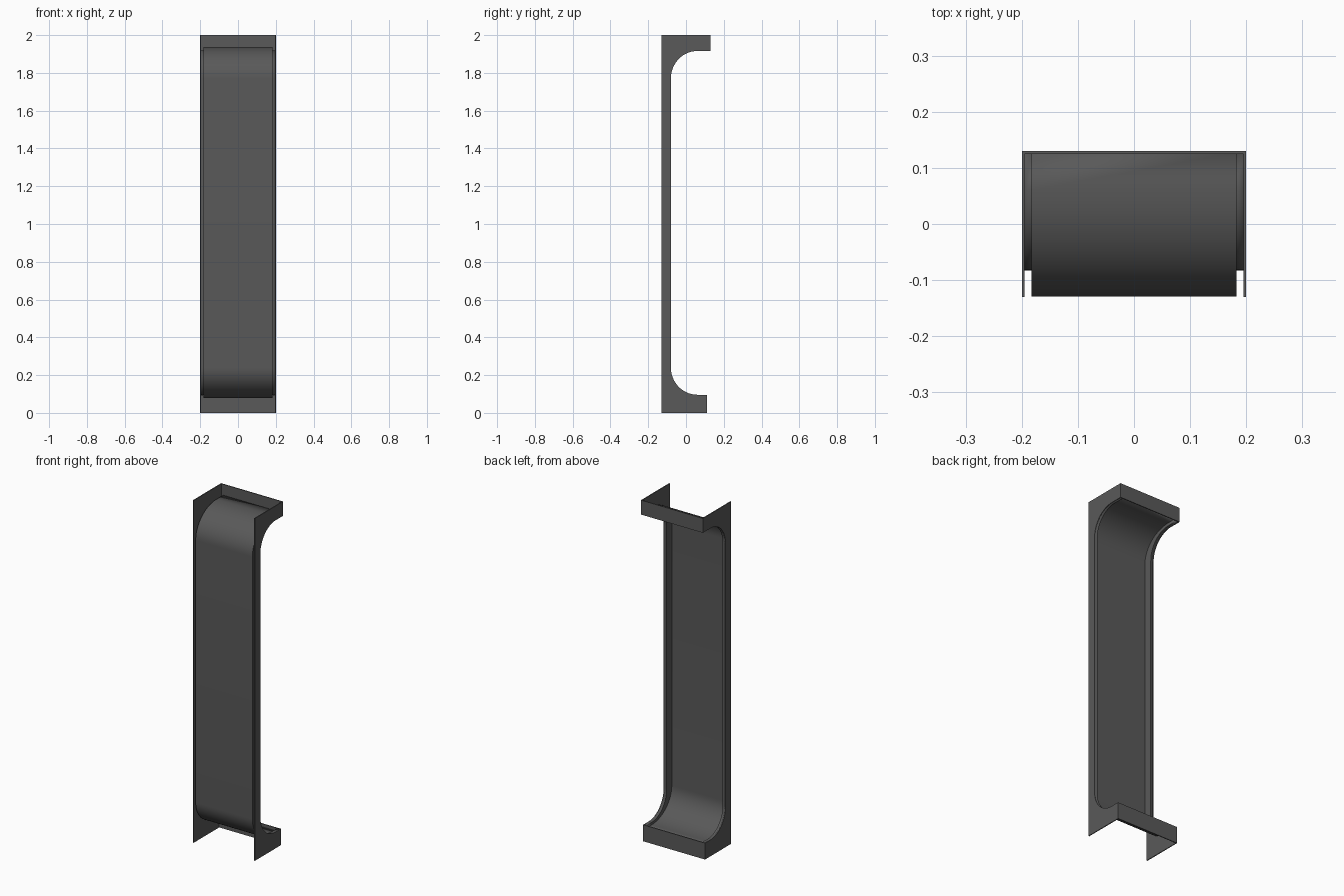
import bpy, bmesh
from math import sin, cos, pi

if "Cube" in bpy.data.objects:
    bpy.data.objects.remove(bpy.data.objects["Cube"])

W = 0.2            # half width
SHEET = 0.003      # tray sheet thickness
PLATE = 0.005      # side and end plate thickness
TOP_TIP, LOW_TIP = 0.13, 0.11
STEPS = 16

dark = bpy.data.materials.new("dark_metal")
dark.diffuse_color = (0.1, 0.1, 0.1, 1)
dark.use_nodes = True
dark.node_tree.nodes["Principled BSDF"].inputs["Base Color"].default_value = dark.diffuse_color


def c_curve(y_back, z_low, z_top, inset):
    """C-shaped (y, z) curve from lower tip to upper tip, with rounded corners."""
    cy, cz_low, cz_top = 0.06, 0.24, 1.77
    ry = cy - y_back
    pts = [(LOW_TIP - inset, z_low)]
    for i in range(STEPS + 1):
        a = pi / 2 * i / STEPS
        pts.append((cy - ry * sin(a), cz_low - (cz_low - z_low) * cos(a)))
    for i in range(STEPS + 1):
        a = pi / 2 * i / STEPS
        pts.append((cy - ry * cos(a), cz_top + (z_top - cz_top) * sin(a)))
    pts.append((TOP_TIP - inset, z_top))
    return pts


def finish(name, bm, smooth=False):
    bmesh.ops.recalc_face_normals(bm, faces=bm.faces[:])
    me = bpy.data.meshes.new(name)
    bm.to_mesh(me)
    bm.free()
    ob = bpy.data.objects.new(name, me)
    bpy.context.collection.objects.link(ob)
    me.materials.append(dark)
    if smooth:
        bpy.ops.object.select_all(action='DESELECT')
        ob.select_set(True)
        bpy.context.view_layer.objects.active = ob
        bpy.ops.object.shade_smooth_by_angle(angle=pi / 6)
    return ob


def plate(name, outline, x0, x1):
    """Flat plate: a (y, z) outline extruded along x."""
    bm = bmesh.new()
    face = bm.faces.new([bm.verts.new((x0, y, z)) for y, z in outline])
    ext = bmesh.ops.extrude_face_region(bm, geom=[face])
    verts = [v for v in ext["geom"] if isinstance(v, bmesh.types.BMVert)]
    bmesh.ops.translate(bm, verts=verts, vec=(x1 - x0, 0, 0))
    return finish(name, bm, True)


# Side plates with the C-shaped outline
lip = c_curve(-0.08, 0.096, 1.916, 0)
outline = [(-0.13, 0), (LOW_TIP, 0)] + lip + [(TOP_TIP, 2), (-0.13, 2)]
for side, s in (("left", -1), ("right", 1)):
    plate(side + "_side_plate", outline, s * (W - PLATE), s * W)

# End plates closing the tips of both arms
for name, tip, z0, z1 in (("lower_end_plate", LOW_TIP, 0, 0.096),
                          ("upper_end_plate", TOP_TIP, 1.916, 2)):
    y0 = tip - PLATE
    plate(name, [(y0, z0), (tip, z0), (tip, z1), (y0, z1)], -W, W)

# Recessed tray: lip, wall, curved panel, wall, lip
h = SHEET / 2
lip_curve = c_curve(-0.08 - h, 0.096 - h, 1.916 + h, 0.002)
panel_curve = c_curve(-0.13 + h, 0.08, 1.935, 0.002)
rails = [(-W + 0.002, lip_curve), (-0.182, lip_curve), (-0.182, panel_curve),
         (0.182, panel_curve), (0.182, lip_curve), (W - 0.002, lip_curve)]
bm = bmesh.new()
rows = [[bm.verts.new((x, y, z)) for y, z in curve] for x, curve in rails]
for a, b in zip(rows, rows[1:]):
    for i in range(len(a) - 1):
        bm.faces.new((a[i], a[i + 1], b[i + 1], b[i]))
tray = finish("recessed_panel", bm, True)
solid = tray.modifiers.new("thickness", 'SOLIDIFY')
solid.thickness = SHEET
solid.offset = 0
